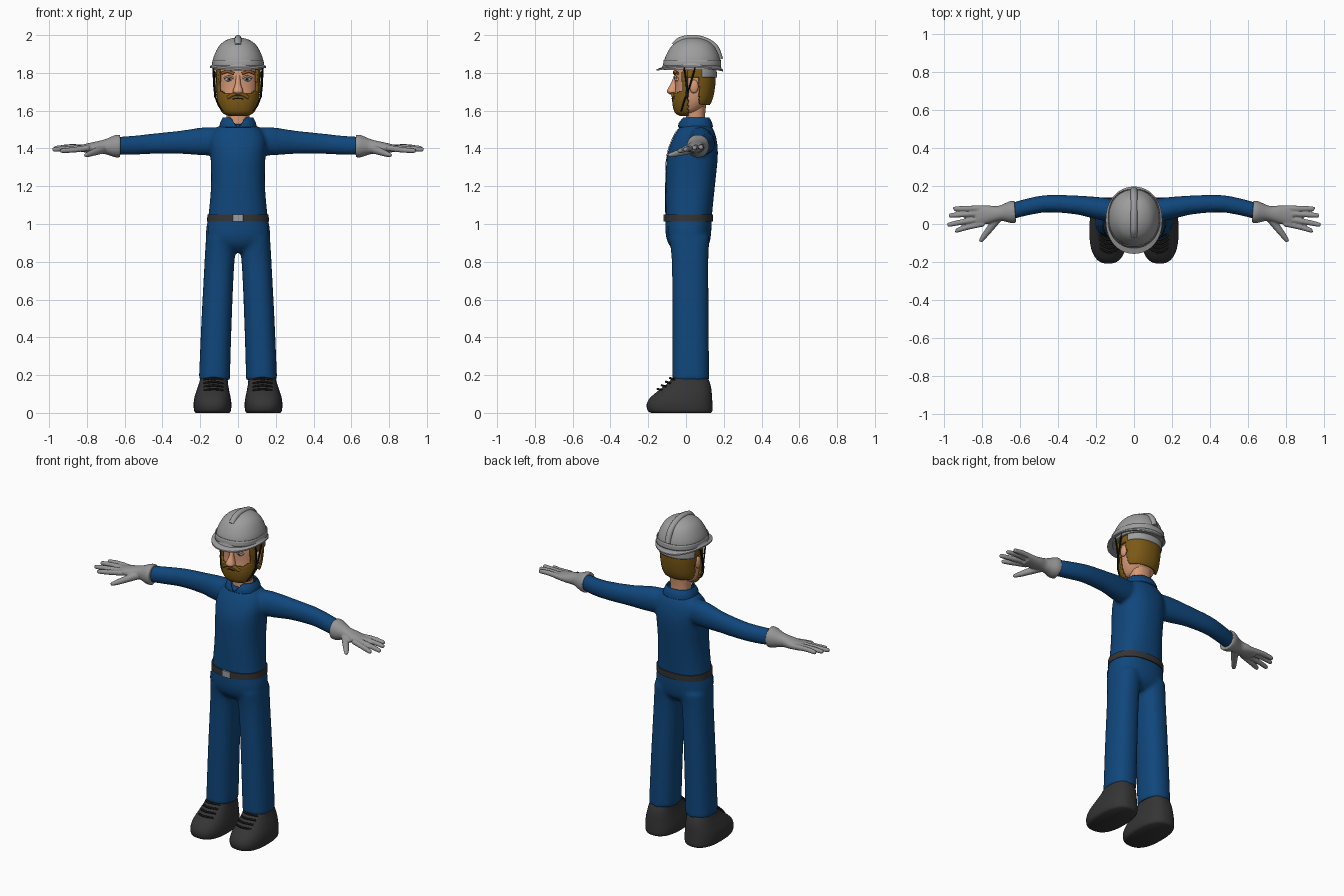
import bpy, bmesh, math
from mathutils import Vector as V

cube = bpy.data.objects.get("Cube")
if cube:
    bpy.data.objects.remove(cube)


def material(name, *rgb):
    m = bpy.data.materials.new(name)
    m.use_nodes = True
    m.diffuse_color = (*rgb, 1)
    m.node_tree.nodes["Principled BSDF"].inputs["Base Color"].default_value = (*rgb, 1)
    return m


BLUE = material("workwear blue", .005, .062, .2)
GREY = material("helmet grey", .34, .34, .34)
GLOVE = material("glove grey", .3, .3, .3)
CHARCOAL = material("charcoal", .035, .035, .035)
BLACK = material("black", .008, .008, .008)
SKIN = material("skin", .68, .32, .18)
HAIR = material("golden brown hair", .2, .1, .008)
BROW = material("eyebrow brown", .28, .1, .02)
WHITE = material("eye white", .6, .6, .6)
IRIS = material("iris blue grey", .12, .2, .28)


def resample(keys, k):
    """Smooth curve through key tuples, k steps between neighbours."""
    out = []
    for i in range(len(keys) - 1):
        a, b, c, d = (V(keys[max(0, min(len(keys) - 1, i + j))]) for j in (-1, 0, 1, 2))
        for t in (j / k for j in range(k)):
            out.append(b + (c - a) * t / 2 + (a - 2.5 * b + 2 * c - d / 2) * t * t
                       + (1.5 * (b - c) + (d - a) / 2) * t ** 3)
    return out + [V(keys[-1])]


def loft(bm, sections, n=40, p=2.3):
    """Skin superellipse rings given as (centre, half axis, half axis)."""
    def power(w):
        return math.copysign(abs(w) ** (2 / p), w)
    rings = []
    for c, u, v in sections:
        angles = [2 * math.pi * i / n for i in range(n)]
        rings.append([bm.verts.new(c + u * power(math.cos(a)) + v * power(math.sin(a))) for a in angles])
    for r, s in zip(rings, rings[1:]):
        for i in range(n):
            j = (i + 1) % n
            bm.faces.new((r[i], r[j], s[j], s[i]))
    bm.faces.new(rings[0])
    bm.faces.new(rings[-1])


def stack(bm, keys, k=4, **kw):
    """Vertical loft from keys (z, centre x, half width, front y, back y)."""
    loft(bm, [(V((cx, (f + b) / 2, z)), V((r, 0, 0)), V((0, (b - f) / 2, 0)))
              for z, cx, r, f, b in resample(keys, k)], **kw)


def limb(bm, keys, k=4, n=24):
    """Sideways loft from keys (x, y, z, half depth, half height)."""
    pts = resample(keys, k)
    secs = []
    for i, q in enumerate(pts):
        d = pts[min(i + 1, len(pts) - 1)] - pts[max(i - 1, 0)]
        secs.append((V(q[:3]), V((-d[1], d[0], 0)).normalized() * q[3], V((0, 0, q[4]))))
    loft(bm, secs, n, 2.1)


def finish(name, bm, mat, sharp=50):
    bmesh.ops.recalc_face_normals(bm, faces=bm.faces)
    me = bpy.data.meshes.new(name)
    bm.to_mesh(me)
    bm.free()
    me.materials.append(mat)
    me.shade_smooth()
    me.set_sharp_from_angle(angle=math.radians(sharp))
    ob = bpy.data.objects.new(name, me)
    bpy.context.collection.objects.link(ob)
    return ob


def stacked(name, mat, keys, **kw):
    bm = bmesh.new()
    stack(bm, keys, **kw)
    return finish(name, bm, mat)


def fuse(ob, voxel, rounds):
    m = ob.modifiers.new("fuse", "REMESH")
    m.mode, m.voxel_size, m.use_smooth_shade = "VOXEL", voxel, True
    s = ob.modifiers.new("soften", "SMOOTH")
    s.iterations, s.factor = rounds, .5


def shell(name, mat, keys, keep, thick, k=10, n=96):
    """Raised skin over the part of a loft that passes the rule."""
    bm = bmesh.new()
    stack(bm, keys, k, n=n)
    bmesh.ops.recalc_face_normals(bm, faces=bm.faces)
    drop = [f for f in bm.faces if not keep(*f.calc_center_median())]
    bmesh.ops.delete(bm, geom=drop, context="FACES")
    me = finish(name, bm, mat)
    s = me.modifiers.new("thickness", "SOLIDIFY")
    s.thickness, s.offset = thick, 1


def ball(name, mat, at, size):
    bm = bmesh.new()
    bmesh.ops.create_uvsphere(bm, u_segments=24, v_segments=14, radius=1)
    bmesh.ops.scale(bm, vec=size, verts=bm.verts)
    bmesh.ops.translate(bm, vec=at, verts=bm.verts)
    return finish(name, bm, mat)


def tube(name, mat, pts, radius, k=5):
    cu = bpy.data.curves.new(name, "CURVE")
    cu.dimensions, cu.bevel_depth, cu.bevel_resolution, cu.use_fill_caps = "3D", radius, 2, True
    sp = cu.splines.new("POLY")
    path = resample(pts, k)
    sp.points.add(len(path) - 1)
    for q, c in zip(sp.points, path):
        q.co = (*c, 1)
    cu.materials.append(mat)
    ob = bpy.data.objects.new(name, cu)
    bpy.context.collection.objects.link(ob)


def patch(name, x0, x1, z0, z1):
    """Thin cloth layer laid on the front of the coverall."""
    bm = bmesh.new()
    bmesh.ops.create_grid(bm, x_segments=8, y_segments=24, size=.5)
    for v in bm.verts:
        v.co = (x0 + (v.co.x + .5) * (x1 - x0), -.3, z0 + (v.co.y + .5) * (z1 - z0))
    ob = finish(name, bm, BLUE)
    w = ob.modifiers.new("lay", "SHRINKWRAP")
    w.target, w.wrap_method, w.wrap_mode, w.offset = coverall, "PROJECT", "ABOVE_SURFACE", .004
    w.use_project_y = w.use_positive_direction = True


SIDES = (("left", 1), ("right", -1))

# Coverall: torso, arms and legs fused into one cloth body
bm = bmesh.new()
stack(bm, [(.85, 0, .06, -.05, .08), (.89, 0, .15, -.09, .12), (.95, 0, .17, -.108, .133),
           (1.05, 0, .156, -.108, .138), (1.2, 0, .143, -.108, .153), (1.35, 0, .145, -.102, .168),
           (1.43, 0, .15, -.08, .165), (1.49, 0, .13, -.05, .15), (1.53, 0, .085, -.02, .125)])
for _, s in SIDES:
    stack(bm, [(.175, s * .125, .082, -.072, .122), (.5, s * .113, .08, -.073, .12),
               (.8, s * .098, .079, -.075, .118), (.93, s * .085, .085, -.09, .125)])
    limb(bm, [(s * .06, .065, 1.44, .06, .068), (s * .17, .08, 1.438, .06, .075), (s * .3, .1, 1.433, .05, .062),
              (s * .45, .107, 1.425, .046, .054), (s * .55, .092, 1.417, .044, .051), (s * .65, .066, 1.413, .042, .048)])
coverall = finish("coverall", bm, BLUE)
fuse(coverall, .011, 5)
patch("button_placket", -.035, .002, 1.06, 1.5)
for side, s in SIDES:
    patch(side + "_pocket_flap", s * .1, s * .155, .945, .99)
shell("collar", BLUE, [(1.51, 0, .092, -.035, .135), (1.535, 0, .086, -.03, .13), (1.562, 0, .072, -.012, .115)],
      lambda x, y, z: 1.511 < z < 1.561 and not (y < .03 and abs(x) < (z - 1.51) * .8), .008)

# Belt and buckle
stacked("belt", CHARCOAL, [(1.012, 0, .164, -.114, .142), (1.05, 0, .162, -.114, .144)], k=1, n=64)
stacked("belt_buckle", GREY, [(1.012, 0, .028, -.12, -.1), (1.05, 0, .028, -.12, -.1)], k=1, n=32, p=12)

# Neck and head
stacked("neck", SKIN, [(1.49, 0, .062, .0, .105), (1.56, 0, .06, .0, .1), (1.66, 0, .068, .0, .11)])
HEAD = [(1.585, 0, .045, -.03, .04), (1.6, 0, .075, -.05, .075), (1.65, 0, .097, -.06, .12),
        (1.72, 0, .104, -.057, .138), (1.8, 0, .106, -.057, .142), (1.88, 0, .09, -.04, .13)]
stacked("head", SKIN, HEAD, k=6, n=64)
stacked("nose", SKIN, [(1.686, 0, .01, -.085, -.05), (1.698, 0, .027, -.1, -.045), (1.715, 0, .024, -.097, -.045),
                       (1.745, 0, .014, -.08, -.045), (1.785, 0, .011, -.064, -.045)], n=24)
shell("beard", HAIR, HEAD, lambda x, y, z: y < .012 and (z < 1.692 + max(0, abs(x) - .07) * .8
                                                        or abs(x) > .092 and y > -.025 and z < 1.83), .013)
shell("hair", HAIR, HEAD, lambda x, y, z: 1.64 < z < 1.85 and (y > .068 or z > 1.775 and y > .01), .015)
shell("helmet_headband", GREY, HEAD, lambda x, y, z: 1.775 < z < 1.84 and y > .08, .021)
tube("mouth", BLACK, [(-.03, -.068, 1.662), (0, -.073, 1.665), (.03, -.068, 1.662)], .0035)

for side, s in SIDES:
    # Face details
    ball(side + "_ear", SKIN, (s * .112, .042, 1.728), (.013, .024, .036))
    ball(side + "_eye", WHITE, (s * .048, -.044, 1.768), (.022, .016, .014))
    ball(side + "_iris", IRIS, (s * .048, -.056, 1.768), (.011, .006, .011))
    ball(side + "_pupil", BLACK, (s * .048, -.0605, 1.768), (.005, .003, .005))
    tube(side + "_eyelid", SKIN, [(s * .024, -.056, 1.772), (s * .048, -.059, 1.783), (s * .073, -.049, 1.772)], .005)
    tube(side + "_eyebrow", BROW, [(s * .022, -.06, 1.796), (s * .055, -.06, 1.807), (s * .087, -.045, 1.798)], .008)
    tube(side + "_moustache", HAIR, [(0, -.07, 1.688), (s * .025, -.071, 1.686), (s * .055, -.062, 1.668)], .01)

    # Chin strap
    tube(side + "_chin_strap", BLACK, [(s * .13, .05, 1.835), (s * .127, .02, 1.73), (s * .112, -.01, 1.65),
                                       (s * .075, -.025, 1.597), (0, -.03, 1.576)], .0045)
    tube(side + "_front_strap", BLACK, [(s * .128, -.01, 1.83), (s * .126, .0, 1.76), (s * .122, .006, 1.695)], .0045)
    ball(side + "_strap_buckle", BLACK, (s * .121, .005, 1.685), (.006, .009, .02))

    # Shoe with laces
    stacked(side + "_shoe", CHARCOAL, [(0, s * .135, .088, -.185, .132), (.012, s * .135, .097, -.203, .14),
            (.045, s * .135, .1, -.208, .14), (.08, s * .135, .096, -.19, .138), (.12, s * .133, .086, -.143, .135),
            (.155, s * .13, .077, -.1, .128), (.187, s * .127, .072, -.068, .115)], n=48, p=2.5)
    for i in range(4):
        y, z = -.147 + .022 * i, .123 + .019 * i
        tube(f"{side}_shoelace_{i + 1}", BLACK, [(s * .13 - .05, y + .022, z - .004), (s * .13, y - .003, z + .004),
                                                 (s * .13 + .05, y + .022, z - .004)], .006)

    # Glove: flared cuff, palm, fingers and thumb fused together
    bm = bmesh.new()
    limb(bm, [(s * .625, .064, 1.413, .058, .06), (s * .65, .062, 1.412, .058, .059), (s * .69, .058, 1.41, .044, .044),
              (s * .72, .054, 1.408, .04, .036), (s * .77, .05, 1.404, .048, .029), (s * .835, .042, 1.4, .052, .018)])
    for y0, x1, y1, z1 in ((.083, .95, .08, 1.405), (.056, .972, .045, 1.402), (.028, .98, -.003, 1.395), (.002, .94, -.034, 1.388)):
        limb(bm, [(s * .79, y0, 1.403, .015, .016), (s * (x1 + .81) / 2, (y0 + y1) / 2, z1 + .004, .0145, .0145),
                  (s * (x1 - .008), y1, z1, .012, .012), (s * x1, y1 - .001, z1, .006, .006)], n=16)
    limb(bm, [(s * .71, .04, 1.4, .024, .026), (s * .755, -.02, 1.383, .019, .02), (s * .79, -.065, 1.37, .015, .015),
              (s * .81, -.093, 1.364, .009, .009)], n=16)
    fuse(finish(side + "_glove", bm, GLOVE), .005, 3)

# Hard hat: dome, brim and crown ridge
stacked("helmet_dome", GREY, [(1.815, 0, .133, -.118, .182), (1.865, 0, .133, -.115, .181), (1.905, 0, .121, -.1, .17),
        (1.945, 0, .098, -.073, .147), (1.97, 0, .068, -.038, .114), (1.983, 0, .035, -.0, .075), (1.986, 0, .004, .034, .04)],
        n=64, p=2.1)
brim = stacked("helmet_brim", GREY, [(1.856, 0, .136, -.121, .185), (1.842, 0, .139, -.127, .188), (1.836, 0, .149, -.157, .197),
               (1.828, 0, .149, -.157, .197), (1.829, 0, .125, -.11, .175)], k=1, n=64, p=2.1)
for v in brim.data.vertices:
    t = (v.co.y - .03) / .17
    v.co.z -= (.022 if t > 0 else .014) * t * t
shell("helmet_band", GREY, [(1.836, 0, .133, -.118, .182), (1.868, 0, .132, -.114, .18)],
      lambda x, y, z: 1.837 < z < 1.867, .004, k=3)
tube("helmet_ridge", GREY, [(0, -.06, 1.943), (0, -.025, 1.973), (0, .045, 1.982), (0, .11, 1.965), (0, .155, 1.93), (0, .178, 1.87)], .019, 8)
